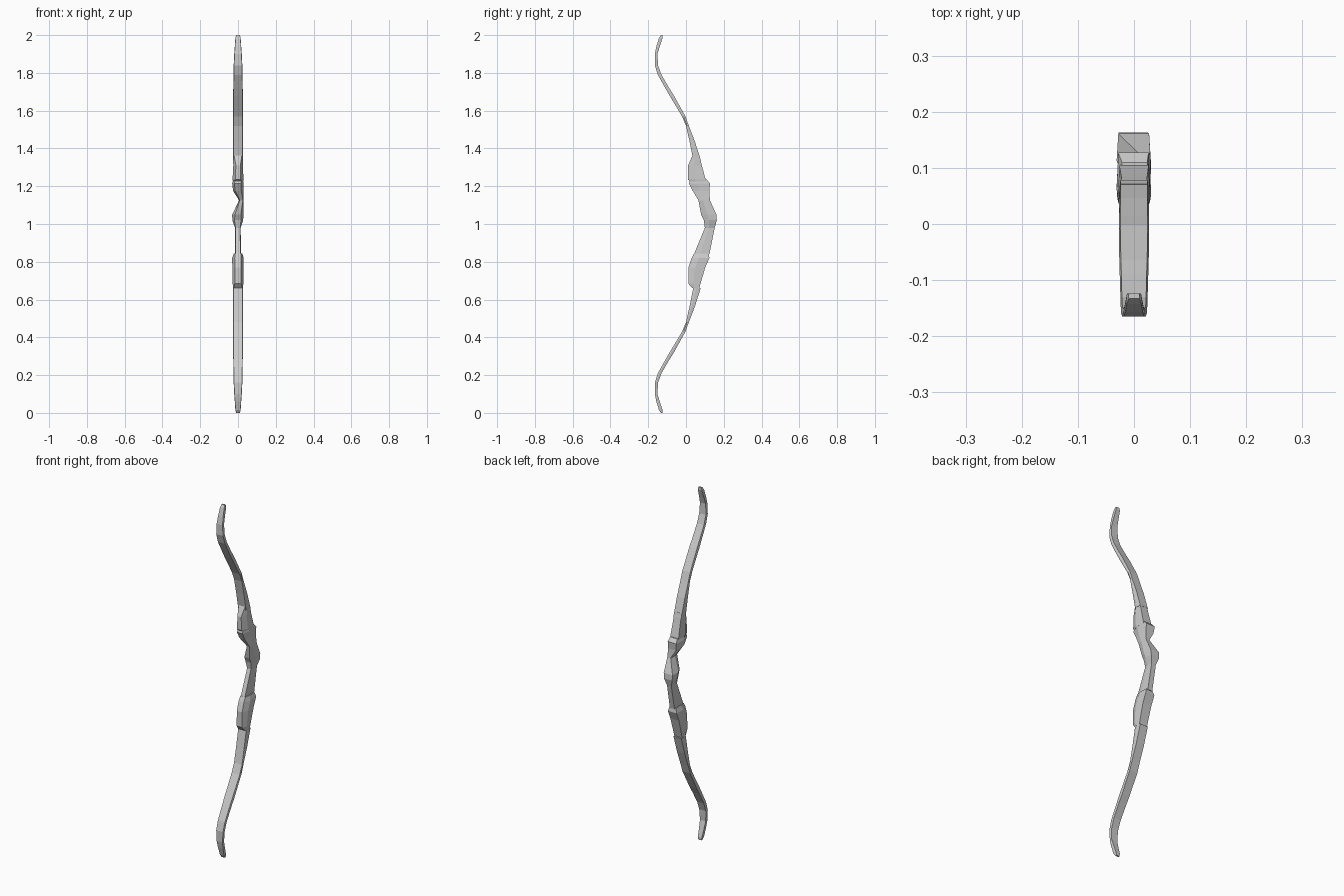
import bpy, bmesh

# Loft of stacked sections: (z, y_front, y_back, x_left, x_right, front_taper)
# Each ring is six-sided: a narrowed front face, full-width flanks, flat back.
def loft(name, sections, mirror=False):
    bm = bmesh.new()
    rings = []
    for z, yf, yb, xl, xr, t in sections:
        c, h = (xl + xr) / 2, (xr - xl) / 2
        ym = yf + (yb - yf) * 0.4
        pts = [(c - h * t, yf), (c + h * t, yf), (xr, ym), (c + h * .9, yb), (c - h * .9, yb), (xl, ym)]
        rings.append([bm.verts.new((x, y, 2 - z if mirror else z)) for x, y in pts])
    for a, b in zip(rings, rings[1:]):
        for i in range(6):
            j = (i + 1) % 6
            bm.faces.new((a[i], a[j], b[j], b[i]))
    bm.faces.new(rings[0][::-1])
    bm.faces.new(rings[-1])
    bmesh.ops.recalc_face_normals(bm, faces=bm.faces)
    mesh = bpy.data.meshes.new(name)
    bm.to_mesh(mesh)
    bm.free()
    obj = bpy.data.objects.new(name, mesh)
    bpy.context.collection.objects.link(obj)
    return obj

# Recurved limbs: z, front y, back y, half width
limb = [(1.34, .038, .078, .027), (1.44, .018, .046, .027), (1.52, .000, .015, .027),
        (1.57, -.021, -.003, .027), (1.68, -.087, -.064, .026), (1.72, -.110, -.089, .025),
        (1.79, -.149, -.130, .024), (1.84, -.165, -.148, .023), (1.90, -.165, -.151, .020),
        (1.94, -.157, -.139, .017), (1.985, -.143, -.124, .014), (2.0, -.133, -.124, .010)]
limb = [(z, a, b, -w, w, .92) for z, a, b, w in limb]
loft("upper_limb", limb)
loft("lower_limb", limb, mirror=True)

# Upper limb socket
loft("upper_socket", [
    (1.225, .022, .106, -.026, .028, .6), (1.235, .011, .104, -.029, .029, .5),
    (1.31, .011, .084, -.025, .026, .45), (1.365, .035, .071, -.026, .026, .8)])

# Riser with grip, and the offset sight window above the grip
loft("riser_grip", [
    (.84, .042, .124, -.016, .016, .8), (.98, .100, .152, -.016, .014, .8),
    (1.02, .094, .163, -.030, .027, .6), (1.05, .080, .161, -.031, .030, .5),
    (1.125, .066, .127, .006, .030, .7), (1.175, .036, .123, -.026, .028, .6),
    (1.215, .016, .127, -.031, .029, .6), (1.235, .022, .110, -.024, .026, .6)])

# Lower limb socket
loft("lower_socket", [
    (.66, .033, .070, -.027, .027, .8), (.685, .012, .077, -.028, .028, .6),
    (.77, .013, .102, -.030, .030, .55), (.82, .030, .124, -.031, .030, .55),
    (.845, .043, .120, -.022, .022, .7)])
